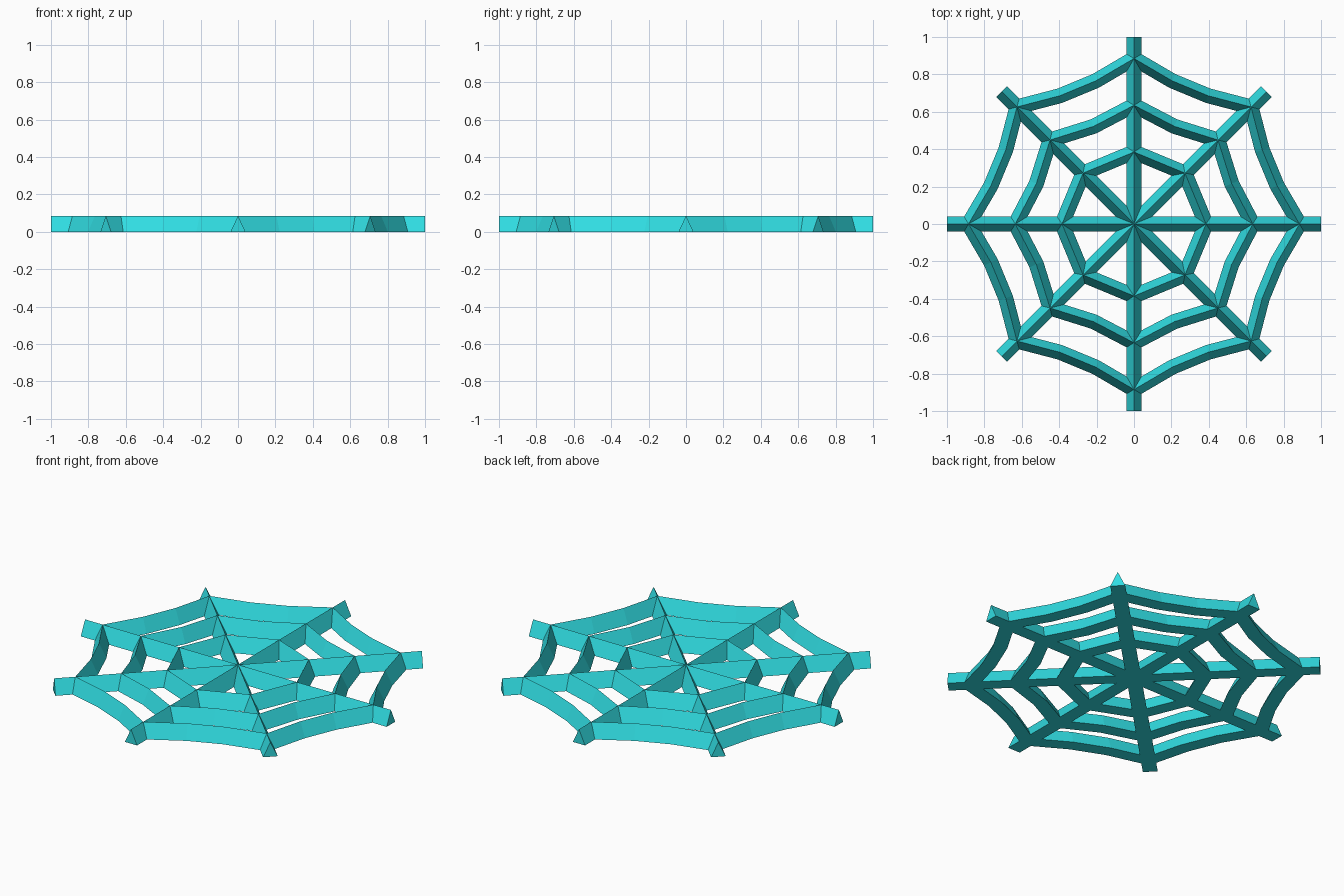
import bpy, bmesh, math
from mathutils import Vector

if "Cube" in bpy.data.objects:
    bpy.data.objects.remove(bpy.data.objects["Cube"])

HALF, HEIGHT, SPOKES = 0.04, 0.085, 8

mat = bpy.data.materials.new("turquoise")
mat.diffuse_color = (0.03, 0.72, 0.76, 1)
mat.use_nodes = True
mat.node_tree.nodes["Principled BSDF"].inputs["Base Color"].default_value = mat.diffuse_color


def sweep(name, pts, closed):
    """Sweep a triangular section along a flat path with mitred corners."""
    bm = bmesh.new()
    n = len(pts)
    rows = []
    for i, p in enumerate(pts):
        a = (p - pts[i - 1]).normalized() if closed or i > 0 else None
        b = (pts[(i + 1) % n] - p).normalized() if closed or i < n - 1 else None
        a, b = a or b, b or a
        na, nb = Vector((a.y, -a.x)), Vector((b.y, -b.x))
        m = (na + nb).normalized()
        m *= HALF / m.dot(na)
        rows.append([bm.verts.new((p.x + m.x, p.y + m.y, 0)),
                     bm.verts.new((p.x, p.y, HEIGHT)),
                     bm.verts.new((p.x - m.x, p.y - m.y, 0))])
    for i in range(n if closed else n - 1):
        r, s = rows[i], rows[(i + 1) % n]
        for k in range(3):
            j = (k + 1) % 3
            bm.faces.new((r[k], r[j], s[j], s[k]))
    if not closed:
        bm.faces.new(rows[0])
        bm.faces.new(rows[-1])
    bmesh.ops.recalc_face_normals(bm, faces=bm.faces)
    mesh = bpy.data.meshes.new(name)
    bm.to_mesh(mesh)
    bm.free()
    mesh.materials.append(mat)
    bpy.context.collection.objects.link(bpy.data.objects.new(name, mesh))


def polar(r, deg):
    t = math.radians(deg)
    return Vector((r * math.cos(t), r * math.sin(t)))


# Straight strands crossing the centre
for i in range(SPOKES // 2):
    sweep(f"spoke_{i + 1}", [polar(1, 45 * i), polar(1, 45 * i + 180)], False)

# Sagging rings: radius at the spokes, then (angle, radius) of the bends between
rings = [("inner_ring", 0.385, []),
         ("middle_ring", 0.635, [(22.5, 0.565)]),
         ("outer_ring", 0.885, [(15, 0.792), (30, 0.792)])]
for name, radius, bends in rings:
    path = []
    for i in range(SPOKES):
        path.append(polar(radius, 45 * i))
        path += [polar(r, 45 * i + a) for a, r in bends]
    sweep(name, path, True)
